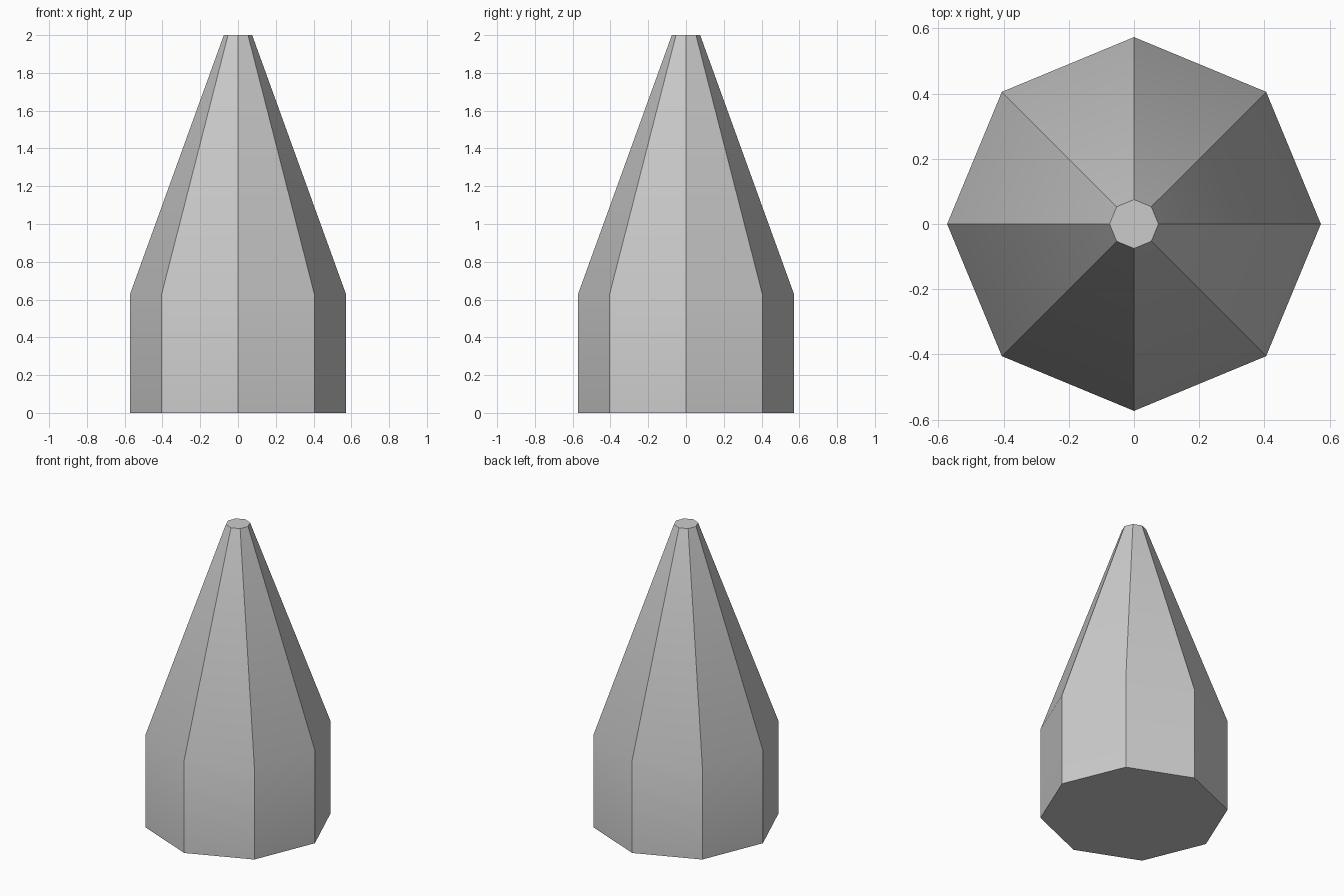
import bpy
import bmesh
from math import cos, sin, tau, radians

cube = bpy.data.objects.get("Cube")
if cube:
    bpy.data.objects.remove(cube, do_unlink=True)

SIDES = 8
# Radius and height of each ring: base, shoulder, blunt tip
PROFILE = [(0.573, 0.0), (0.573, 0.625), (0.075, 2.0)]

# Plain grey material
grey = bpy.data.materials.new("plain_grey")
grey.use_nodes = True
color = (0.6, 0.6, 0.6, 1.0)
grey.diffuse_color = color
grey.node_tree.nodes["Principled BSDF"].inputs["Base Color"].default_value = color

# Octagonal body tapering to a flat tip
bm = bmesh.new()
rings = [[bm.verts.new((r * cos(tau * i / SIDES), r * sin(tau * i / SIDES), z))
          for i in range(SIDES)] for r, z in PROFILE]
for low, high in zip(rings, rings[1:]):
    for i in range(SIDES):
        j = (i + 1) % SIDES
        bm.faces.new((low[i], low[j], high[j], high[i]))
bm.faces.new(rings[0][::-1])
bm.faces.new(rings[-1])

mesh = bpy.data.meshes.new("tapered_spike")
bm.to_mesh(mesh)
bm.free()
mesh.materials.append(grey)
spike = bpy.data.objects.new("tapered_spike", mesh)
bpy.context.collection.objects.link(spike)

# Soft shoulder, sharp vertical edges
bpy.ops.object.select_all(action="DESELECT")
spike.select_set(True)
bpy.context.view_layer.objects.active = spike
bpy.ops.object.shade_smooth_by_angle(angle=radians(30))
